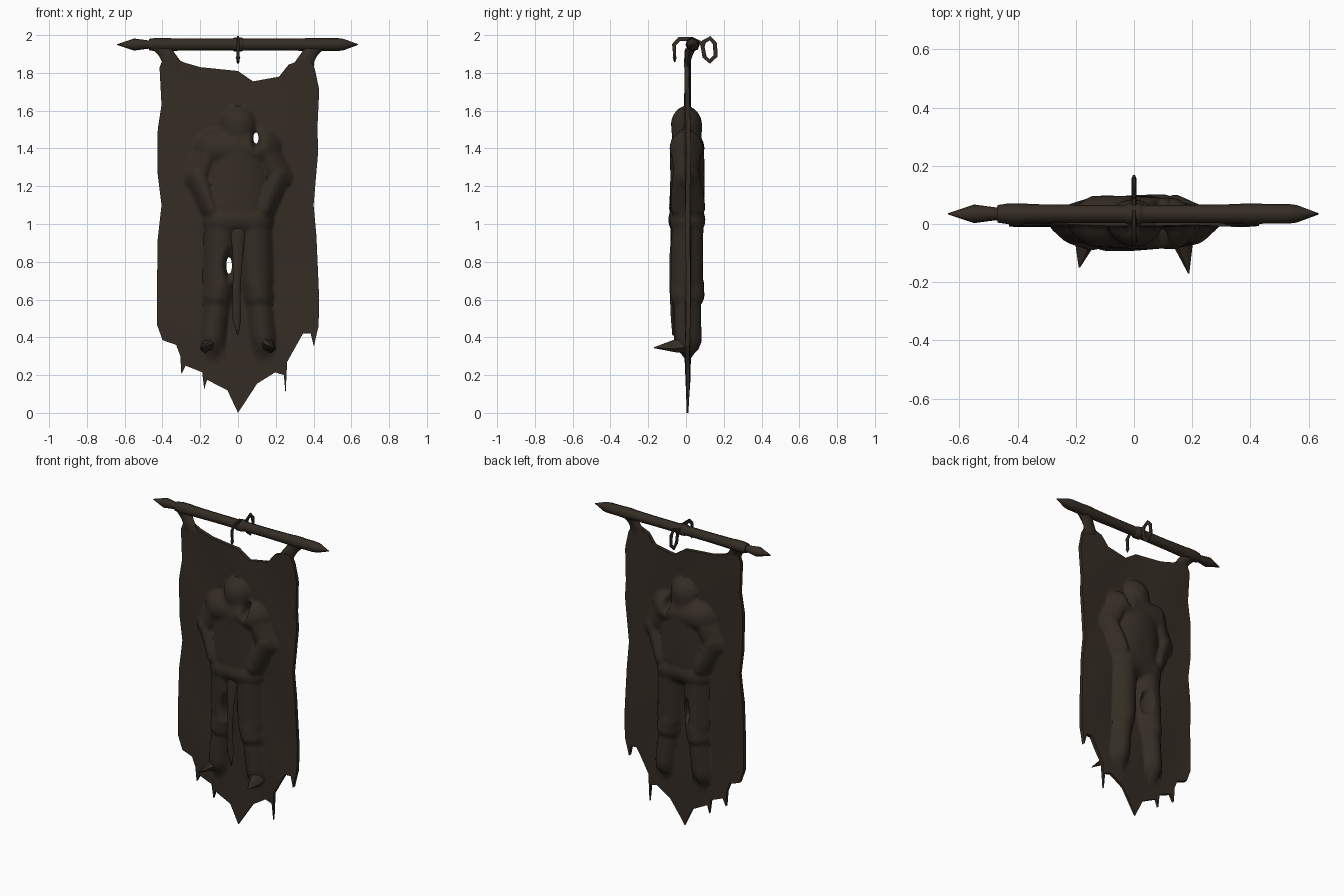
import bpy, bmesh, math
from mathutils import Vector

if "Cube" in bpy.data.objects:
    bpy.data.objects.remove(bpy.data.objects["Cube"])

BROWN = bpy.data.materials.new("dark weathered brown")
BROWN.diffuse_color = (0.035, 0.026, 0.018, 1)
BROWN.use_nodes = True
BROWN.node_tree.nodes["Principled BSDF"].inputs["Base Color"].default_value = BROWN.diffuse_color


def finish(name, bm, angle=50):
    bmesh.ops.recalc_face_normals(bm, faces=bm.faces)
    me = bpy.data.meshes.new(name)
    bm.to_mesh(me)
    bm.free()
    ob = bpy.data.objects.new(name, me)
    bpy.context.collection.objects.link(ob)
    me.materials.append(BROWN)
    bpy.ops.object.select_all(action='DESELECT')
    ob.select_set(True)
    bpy.context.view_layer.objects.active = ob
    bpy.ops.object.shade_smooth_by_angle(angle=math.radians(angle))
    return ob


def loft(name, rings, n=8, angle=50):
    """Skin rings of (centre, axis_a, axis_b), capping both ends."""
    bm = bmesh.new()
    loops = []
    for c, a, b in rings:
        loops.append([bm.verts.new(Vector(c) + Vector(a) * math.cos(2 * math.pi * i / n)
                                   + Vector(b) * math.sin(2 * math.pi * i / n)) for i in range(n)])
    for p, q in zip(loops, loops[1:]):
        for i in range(n):
            bm.faces.new((p[i], p[(i + 1) % n], q[(i + 1) % n], q[i]))
    bm.faces.new(loops[0])
    bm.faces.new(loops[-1])
    return finish(name, bm, angle)


def interp(table, t):
    for (a, va), (b, vb) in zip(table, table[1:]):
        if t <= b:
            return va + (vb - va) * max(0, t - a) / (b - a)
    return table[-1][1]


# Cloth outline: hem, neckline and side edges
HEM = [(-.42, .47), (-.39, .385), (-.32, .36), (-.298, .3), (-.293, .205), (-.27, .25), (-.185, .215),
       (-.175, .125), (-.16, .175), (-.055, .12), (0, 0), (.1, .155), (.195, .215), (.24, .2),
       (.249, .095), (.257, .27), (.34, .42), (.38, .42), (.397, .35), (.42, .46)]
NECK = [(-.42, 1.83), (-.4, 1.88), (-.34, 1.88), (-.29, 1.855), (-.2, 1.83), (0, 1.81), (.08, 1.755),
        (.22, 1.78), (.28, 1.845), (.37, 1.875), (.4, 1.86), (.42, 1.82)]
LEFT = [(.4, .43), (.6, .43), (.92, .425), (1.1, .405), (1.26, .425), (1.5, .425), (1.63, .405), (1.82, .415)]
RIGHT = [(.4, .425), (.6, .43), (.94, .415), (1.1, .4), (1.39, .425), (1.5, .42), (1.71, .43), (1.83, .405)]

# Figure showing through the cloth: x1, z1, x2, z2, radius, depth
HALF = [(0, 1.5, .0, 1.53, .095, .066), (0, 1.4, .13, 1.4, .1, .075), (.15, 1.39, .22, 1.25, .07, .066),
        (.22, 1.26, .14, 1.08, .06, .078), (0, 1.38, .03, 1.1, .165, .075), (0, 1.03, .09, 1.02, .1, .08),
        (.09, 1.0, .1, .7, .088, .07), (.1, .68, .11, .62, .08, .075), (.1, .7, .135, .38, .068, .058)]
FIGURE = HALF + [(-a, b, -c, d, r, h) for a, b, c, d, r, h in HALF]
HOLES = [(.095, 1.455, .014, .03), (-.047, .78, .015, .045)]


def hole_distance(x, z, hole):
    return math.hypot((x - hole[0]) / hole[2], (z - hole[1]) / hole[3])


def bulge(x, z):
    total = 0
    for x1, z1, x2, z2, r, h in FIGURE:
        dx, dz = x2 - x1, z2 - z1
        t = max(0, min(1, ((x - x1) * dx + (z - z1) * dz) / (dx * dx + dz * dz)))
        d = math.hypot(x - x1 - t * dx, z - z1 - t * dz) / r
        if d < 1:
            total = max(total, h * (1 - d * d) ** .7)
    # Pinch the sheets together at the holes
    for hole in HOLES:
        total *= min(1, max(0, hole_distance(x, z, hole) - 1) / 1.2 + .08)
    return total


def make_cloth():
    xs = sorted([-.42 + .84 * i / 70 for i in range(71)] + [p[0] for p in HEM + NECK])
    xs = [x for i, x in enumerate(xs) if i == 0 or x - xs[i - 1] > 1e-4]
    plan = []
    for X in xs:
        lo, hi = interp(HEM, X), interp(NECK, X)
        zs = [lo + (.5 - lo) * i / 8 for i in range(8)] + [.5 + 1.2 * i / 80 for i in range(80)]
        zs += [1.7 + (hi - 1.7) * i / 6 for i in range(7)]
        plan.append([[X * interp(LEFT if X < 0 else RIGHT, z) / .42, z] for z in zs])
    nx, nz = len(plan) - 1, len(plan[0]) - 1

    # Cells inside a hole are left out and their corners snapped to its rim
    gone = {}
    for i in range(nx):
        for j in range(nz):
            p, q = plan[i][j], plan[i + 1][j + 1]
            for hole in HOLES:
                if hole_distance((p[0] + q[0]) / 2, (p[1] + q[1]) / 2, hole) < 1:
                    gone[i, j] = hole
    for (i, j), (hx, hz, rx, rz) in gone.items():
        for p in (plan[i][j], plan[i + 1][j], plan[i][j + 1], plan[i + 1][j + 1]):
            d = max(.2, hole_distance(p[0], p[1], (hx, hz, rx, rz)))
            if d > .55:
                p[0], p[1] = hx + (p[0] - hx) / d, hz + (p[1] - hz) / d

    bm = bmesh.new()
    grid = []
    for line in plan:
        col = []
        for x, z in line:
            mid = .008 + .007 * math.sin(9 * x + 2.5 * z) * math.sin(5 * z + 3 * x)
            b = bulge(x, z)
            thick = .006 + .006 * min(1, max(0, (z - .05) / .3))
            # The limbs sink into the cloth towards the sides
            front = b * interp([(0, 1.06), (.16, 1), (.29, .5)], abs(x))
            back = b * interp([(0, 1.03), (.15, 1), (.29, .35)], abs(x))
            col.append((bm.verts.new((x, mid - thick - front, z)), bm.verts.new((x, mid + thick + back, z))))
        grid.append(col)

    def solid(i, j):
        return 0 <= i < nx and 0 <= j < nz and (i, j) not in gone

    for i in range(nx):
        for j in range(nz):
            if not solid(i, j):
                continue
            ring = [grid[i][j], grid[i + 1][j], grid[i + 1][j + 1], grid[i][j + 1]]
            bm.faces.new([v[0] for v in ring])
            bm.faces.new([v[1] for v in reversed(ring)])
            for k, (di, dj) in enumerate([(0, -1), (1, 0), (0, 1), (-1, 0)]):
                if not solid(i + di, j + dj):
                    p, q = ring[k], ring[(k + 1) % 4]
                    bm.faces.new((q[0], p[0], p[1], q[1]))
    bmesh.ops.delete(bm, geom=[v for v in bm.verts if not v.link_faces], context='VERTS')
    finish("banner_cloth", bm, 60)


make_cloth()


# Pole with pointed ends
def disc(x, r, z=1.95, y=.035):
    return ((x, y, z), (0, r, 0), (0, 0, r))


loft("pole", [disc(x, r) for x, r in [(-.64, .002), (-.55, .032), (-.475, .022), (-.4, .034), (-.2, .031),
                                      (.2, .031), (.4, .034), (.53, .034), (.56, .03), (.635, .002)]])
loft("pole_collar", [disc(x, r) for x, r in [(-.03, .031), (-.018, .038), (.018, .038), (.03, .031)]])

# Corner straps gathered up and wrapped over the pole
for s, side in ((-1, "left"), (1, "right")):
    loft(f"{side}_strap", [((s * x, y, z), (w, 0, 0), (0, d, 0)) for x, y, z, w, d in
                           [(.345, .008, 1.82, .055, .010), (.353, .008, 1.86, .05, .016),
                            (.375, .014, 1.895, .047, .022), (.405, .024, 1.93, .053, .030)]])
    loft(f"{side}_strap_wrap", [disc(s * x, r) for x, r in
                                [(.33, .031), (.38, .036), (.43, .036), (.47, .03)]])
    # Pointed feet poking out of the cloth
    tip = -.17 if s > 0 else -.15
    loft(f"{side}_foot", [((s * x, y, z), (w, 0, w * .4 * -s), (0, 0, h)) for x, y, z, w, h in
                          [(.145, .0, .37, .055, .05), (.165, -.06, .355, .038, .03),
                           (.188, tip, .345, .002, .002)]], 6)

# Strip hanging between the legs
loft("hanging_strip", [((x, y, z), (w, 0, 0), (0, d, 0)) for x, y, z, w, d in
                       [(.0, -.06, .98, .04, .018), (-.001, -.076, .82, .026, .014), (-.008, -.075, .66, .02, .014),
                        (-.008, -.068, .5, .024, .014), (0, -.068, .41, .003, .005)]], 6)

# Curled hook over the pole
HOOK = [(-.06, 1.875), (-.063, 1.95), (-.035, 1.98), (.03, 1.98), (.085, 1.955), (.098, 1.885), (.125, 1.86),
        (.157, 1.89), (.153, 1.955), (.128, 1.984), (.095, 1.965), (.09, 1.93)]
rings = []
for i, (y, z) in enumerate(HOOK):
    a, b = HOOK[max(0, i - 1)], HOOK[min(len(HOOK) - 1, i + 1)]
    t = Vector((0, b[0] - a[0], b[1] - a[1])).normalized()
    r = .013 if 0 < i < len(HOOK) - 1 else .007
    rings.append(((0, y, z), (.008, 0, 0), Vector((r, 0, 0)).cross(t)))
loft("hook", rings, 6)
loft("hook_tip", [((0, y, z), (r, 0, 0), (0, r, 0)) for y, z, r in
                  [(-.06, 1.895, .006), (-.06, 1.88, .012), (-.06, 1.855, .002)]], 6)
